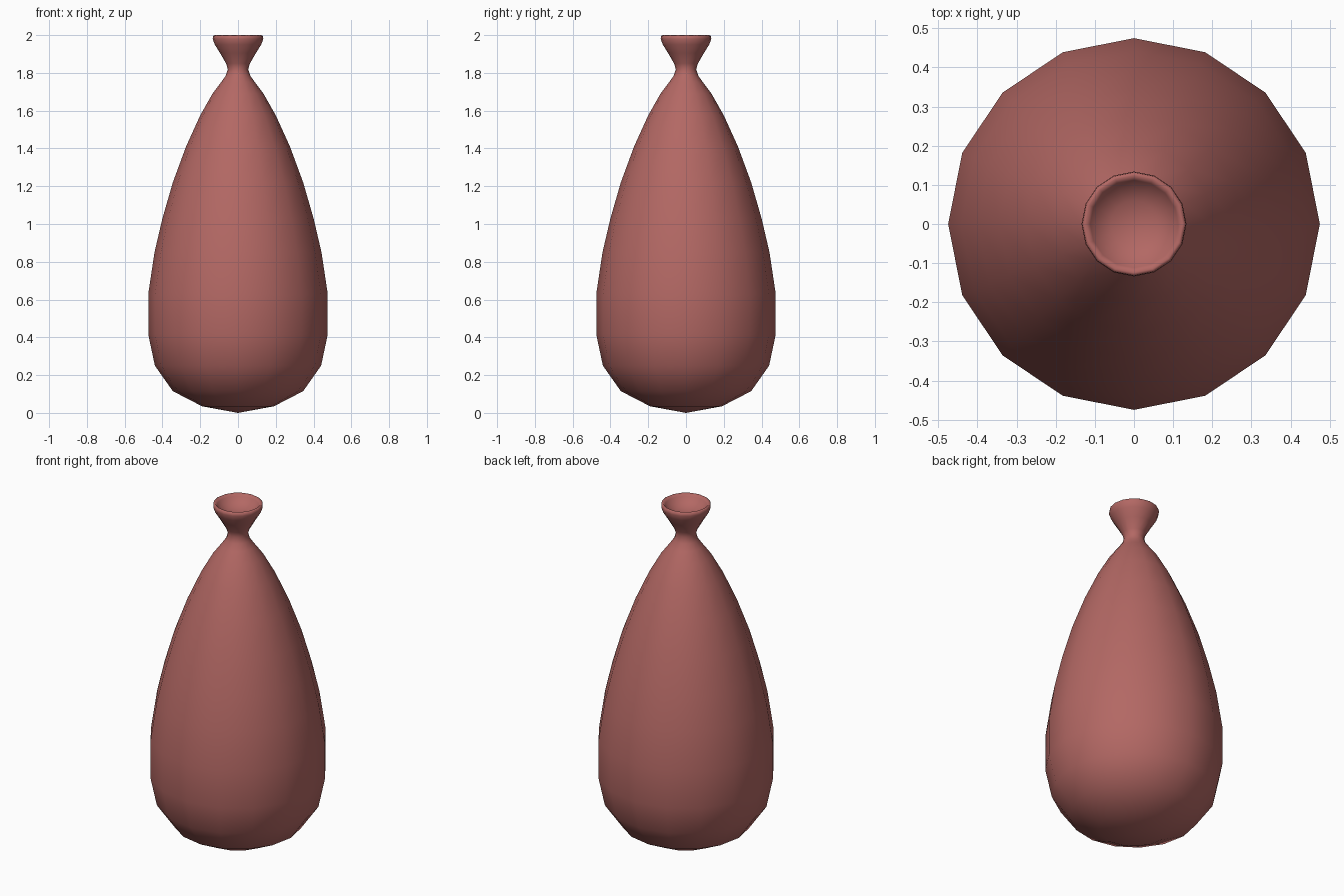
import bpy
import bmesh
import math

cube = bpy.data.objects.get("Cube")
if cube:
    bpy.data.objects.remove(cube, do_unlink=True)

SIDES = 16

# Dusty red rubber
red = bpy.data.materials.new("dusty_red")
colour = (0.45, 0.138, 0.127, 1.0)
red.diffuse_color = colour
red.use_nodes = True
bsdf = red.node_tree.nodes["Principled BSDF"]
bsdf.inputs["Base Color"].default_value = colour
bsdf.inputs["Roughness"].default_value = 0.6

# Profile (radius, height): rounded base, tapering body, pinched neck,
# flared lip and the shallow dish inside it
profile = [
    (0, 0.0), (0.19, 0.035), (0.345, 0.115), (0.44, 0.25), (0.475, 0.415),
    (0.475, 0.63), (0.442, 0.85), (0.40, 1.03), (0.345, 1.22), (0.275, 1.41),
    (0.20, 1.575), (0.135, 1.69), (0.09, 1.75), (0.065, 1.785), (0.054, 1.82),
    (0.063, 1.85), (0.095, 1.905), (0.123, 1.95), (0.134, 1.98), (0.132, 1.995),
    (0.124, 2.0), (0.112, 1.985), (0.095, 1.965), (0.06, 1.945), (0, 1.935),
]

# Revolve the profile around the upright axis
bm = bmesh.new()
verts = [bm.verts.new((r, 0, z)) for r, z in profile]
edges = [bm.edges.new(pair) for pair in zip(verts, verts[1:])]
bmesh.ops.spin(bm, geom=verts + edges, cent=(0, 0, 0), axis=(0, 0, 1),
               angle=math.tau, steps=SIDES, use_merge=False)
bmesh.ops.remove_doubles(bm, verts=bm.verts, dist=0.0005)
bmesh.ops.recalc_face_normals(bm, faces=bm.faces)
for face in bm.faces:
    face.smooth = True

mesh = bpy.data.meshes.new("balloon_body")
bm.to_mesh(mesh)
bm.free()
mesh.materials.append(red)
balloon = bpy.data.objects.new("balloon_body", mesh)
bpy.context.collection.objects.link(balloon)
